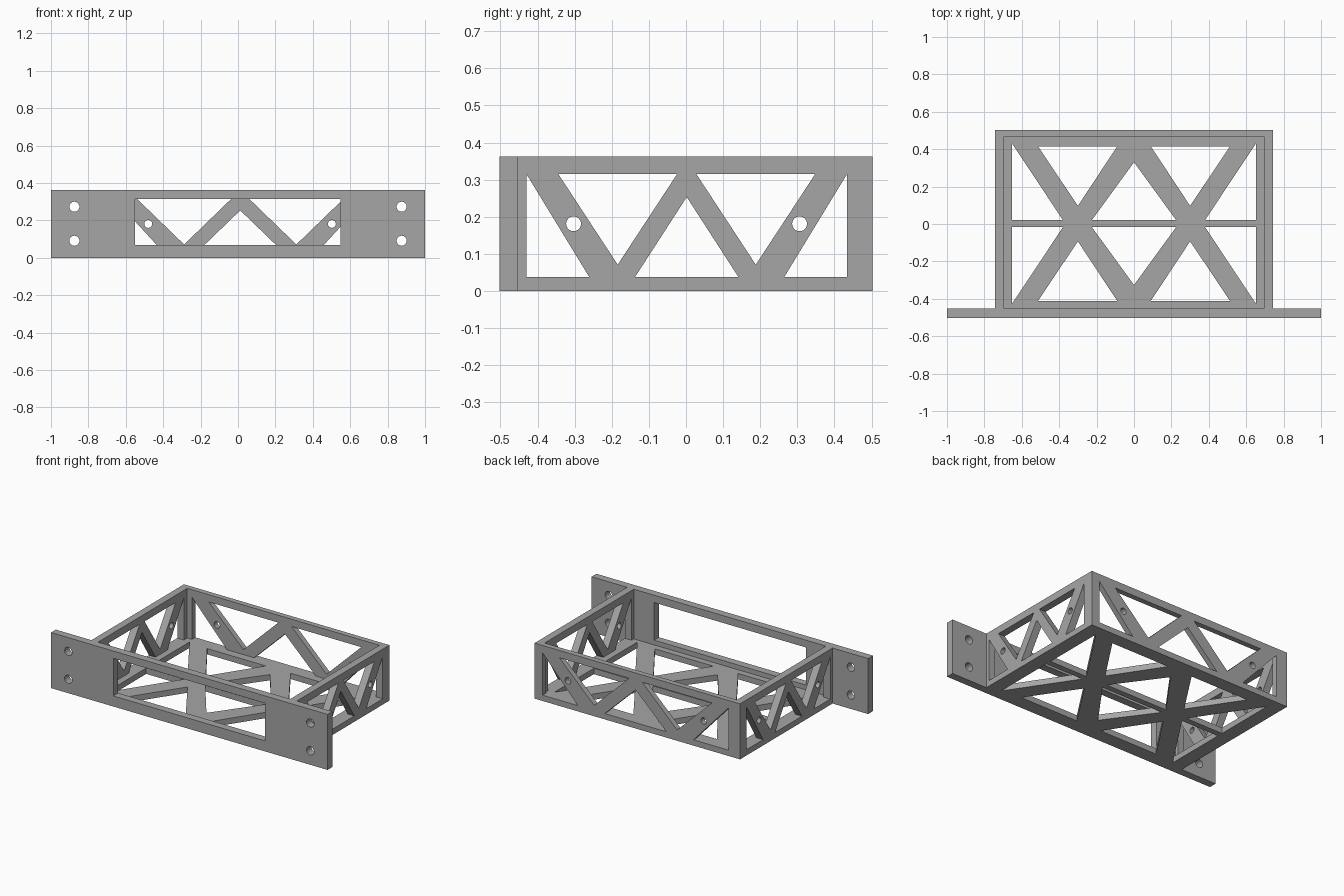
import bpy
import bmesh
from math import cos, sin, pi
from mathutils import Matrix, Vector

cube = bpy.data.objects.get("Cube")
if cube:
    bpy.data.objects.remove(cube, do_unlink=True)

# Single grey finish
grey = bpy.data.materials.new("plain grey")
grey.use_nodes = True
tone = (0.38, 0.38, 0.38, 1)
grey.diffuse_color = tone
for node in grey.node_tree.nodes:
    if node.type == 'BSDF_PRINCIPLED':
        node.inputs["Base Color"].default_value = tone

# Overall dimensions
HEIGHT, FLOOR = 0.363, 0.038
OUT_X, IN_X = 0.743, 0.695
FRONT, PLATE_BACK, IN_BACK, BACK = -0.503, -0.453, 0.468, 0.503
X, Y, Z = Vector((1, 0, 0)), Vector((0, 1, 0)), Vector((0, 0, 1))


def rect(x0, x1, y0, y1):
    return [(x0, y0), (x1, y0), (x1, y1), (x0, y1)]


def circle(x, y, r, n=24):
    return [(x + r * cos(2 * pi * i / n), y + r * sin(2 * pi * i / n)) for i in range(n)]


def truss(mid, half, foot, top_out, top_in, tip, base, low, tip_v, peak_v, high, corner):
    """Five triangular openings that leave a W of diagonal bars."""
    loops = [[(mid - base, low), (mid + base, low), (mid, peak_v)]]
    for s in (-1, 1):
        loops.append([(mid + s * half, low), (mid + s * half, corner), (mid + s * foot, low)])
        loops.append([(mid + s * top_out, high), (mid + s * top_in, high), (mid + s * tip, tip_v)])
    return loops


def panel(name, outline, openings, u, v, start, end):
    """Flat sheet in the u-v plane with openings, spanning start..end along the normal."""
    n = u.cross(v)
    curve = bpy.data.curves.new(name + "_profile", 'CURVE')
    curve.dimensions = '2D'
    curve.fill_mode = 'BOTH'
    curve.extrude = abs(end - start) / 2
    for loop in [outline] + openings:
        spline = curve.splines.new('POLY')
        spline.points.add(len(loop) - 1)
        for point, (a, b) in zip(spline.points, loop):
            point.co = (a, b, 0, 1)
        spline.use_cyclic_u = True
    profile = bpy.data.objects.new(name + "_profile", curve)
    bpy.context.collection.objects.link(profile)
    bpy.context.view_layer.update()
    graph = bpy.context.evaluated_depsgraph_get()
    mesh = bpy.data.meshes.new_from_object(profile.evaluated_get(graph))
    bpy.data.objects.remove(profile, do_unlink=True)

    # Weld, then stand the sheet up in place
    axis_shift = Vector([abs(c) for c in n]) * (start + end) / 2
    place = Matrix.Translation(axis_shift) @ Matrix((u, v, n)).transposed().to_4x4()
    bm = bmesh.new()
    bm.from_mesh(mesh)
    bmesh.ops.remove_doubles(bm, verts=bm.verts, dist=0.0001)
    bmesh.ops.transform(bm, matrix=place, verts=bm.verts)
    bmesh.ops.recalc_face_normals(bm, faces=bm.faces)
    for face in bm.faces:
        face.smooth = False
        face.material_index = 0
    bm.to_mesh(mesh)
    bm.free()
    mesh.name = name
    mesh.materials.clear()
    mesh.materials.append(grey)
    obj = bpy.data.objects.new(name, mesh)
    bpy.context.collection.objects.link(obj)
    return obj


# Front mounting plate: wide window and four screw holes
holes = [circle(sx * 0.875, z, 0.027) for sx in (-1, 1) for z in (0.091, 0.273)]
panel("front_plate", rect(-1, 1, 0, HEIGHT), [rect(-0.55, 0.548, 0.069, 0.315)] + holes,
      X, Z, FRONT, PLATE_BACK)

# Side walls: truss openings and a hole in each outer bar
side = truss(0.002, 0.432, 0.263, 0.346, 0.026, 0.186, 0.139, FLOOR, 0.071, 0.253, 0.315, 0.315)
side += [circle(y, 0.181, 0.02) for y in (-0.303, 0.306)]
for name, s in (("left_wall", 1), ("right_wall", -1)):
    panel(name, rect(PLATE_BACK, BACK, 0, HEIGHT), side, Y, Z, s * IN_X, s * OUT_X)

# Back wall
back = truss(0.012, 0.673, 0.419, 0.552, 0.048, 0.3, 0.223, FLOOR, 0.071, 0.253, 0.315, 0.315)
back += [circle(x, 0.181, 0.021) for x in (-0.48, 0.502)]
panel("back_wall", rect(-IN_X, IN_X, 0, HEIGHT), back, X, Z, IN_BACK, BACK)

# Floor: the truss mirrored about a thin centre rib
half_floor = truss(0, 0.652, 0.38, 0.513, 0.09, 0.3, 0.225, 0.019, 0.095, 0.328, 0.413, 0.428)
floor = [[(x, s * y + 0.002) for x, y in loop] for s in (-1, 1) for loop in half_floor]
panel("floor", rect(-IN_X, IN_X, PLATE_BACK, IN_BACK), floor, X, Y, 0, FLOOR)
